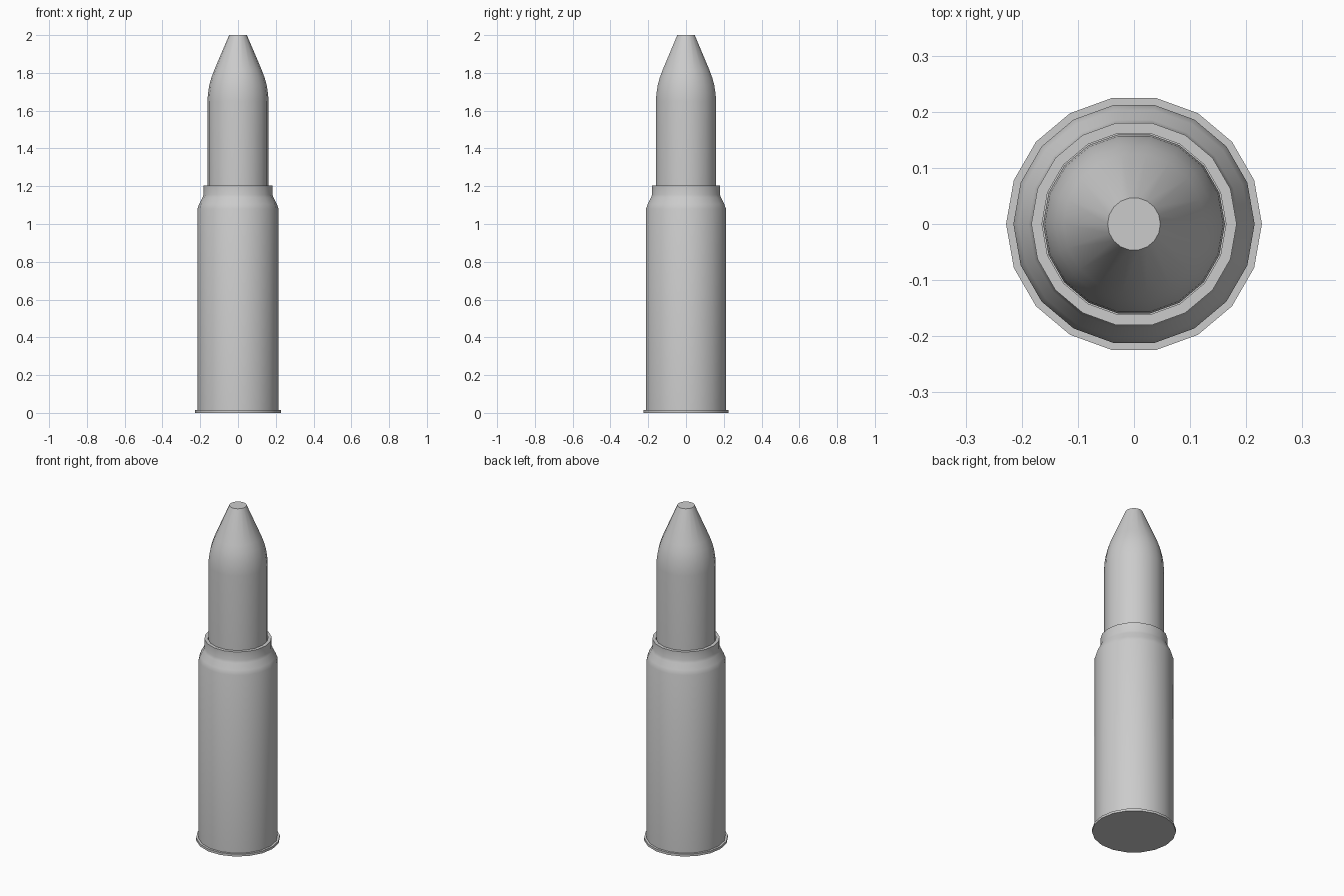
import bpy, bmesh, math

SIDES = 18

cube = bpy.data.objects.get("Cube")
if cube:
    bpy.data.objects.remove(cube, do_unlink=True)

# Single plain metal colour
metal = bpy.data.materials.new("plain_grey_metal")
metal.use_nodes = True
grey = (0.6, 0.6, 0.6, 1)
metal.diffuse_color = grey
metal.node_tree.nodes["Principled BSDF"].inputs["Base Color"].default_value = grey


def lathe(name, profile):
    """Turn a (radius, height) profile about z and cap both ends."""
    bm = bmesh.new()
    rings = []
    for r, z in profile:
        angles = [2 * math.pi * i / SIDES for i in range(SIDES)]
        rings.append([bm.verts.new((r * math.cos(a), r * math.sin(a), z)) for a in angles])
    for low, high in zip(rings, rings[1:]):
        for i in range(SIDES):
            j = (i + 1) % SIDES
            bm.faces.new((low[i], low[j], high[j], high[i]))
    bm.faces.new(rings[0][::-1])
    bm.faces.new(rings[-1])
    mesh = bpy.data.meshes.new(name)
    bm.to_mesh(mesh)
    bm.free()
    mesh.materials.append(metal)
    obj = bpy.data.objects.new(name, mesh)
    bpy.context.collection.objects.link(obj)
    bpy.ops.object.select_all(action="DESELECT")
    obj.select_set(True)
    bpy.context.view_layer.objects.active = obj
    bpy.ops.object.shade_smooth_by_angle(angle=math.radians(40))
    return obj


# Casing: base rim, straight wall, shoulder, neck and recessed mouth
lathe("casing", [(0.228, 0), (0.228, 0.014), (0.215, 0.014), (0.215, 1.08),
                 (0.206, 1.105), (0.188, 1.14), (0.183, 1.155), (0.183, 1.205),
                 (0.164, 1.205), (0.164, 1.17)])

# Projectile: straight shank, curved shoulder, tapered flat nose
lathe("projectile", [(0.162, 1.16), (0.162, 1.65), (0.159, 1.69), (0.152, 1.735),
                     (0.141, 1.775), (0.126, 1.815), (0.047, 2.0)])
